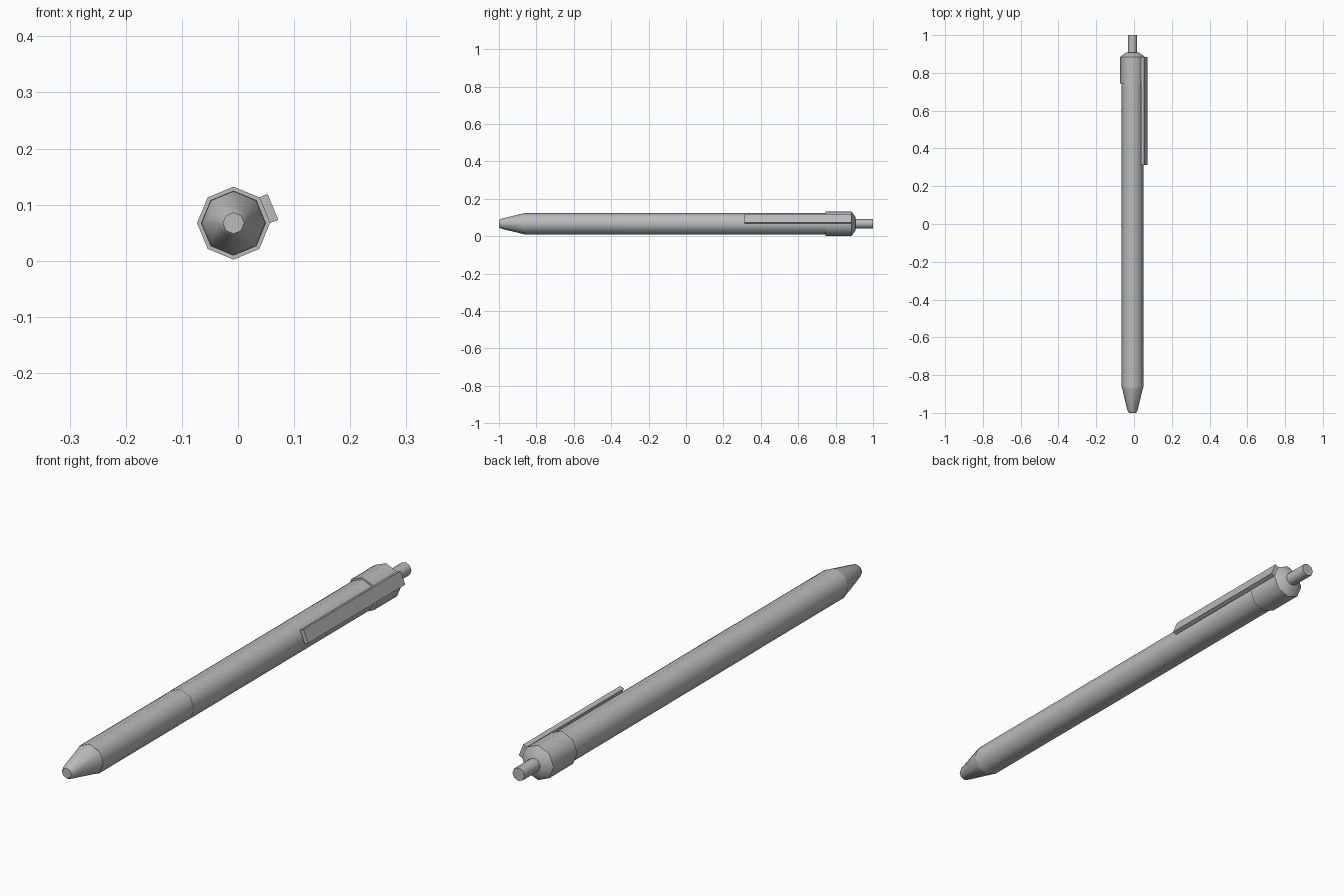
import bpy, bmesh, math
from mathutils import Matrix, Vector

cube = bpy.data.objects.get("Cube")
if cube:
    bpy.data.objects.remove(cube)

SIDES = 8
AXIS = Vector((-0.008, 0, 0.067))
COLLAR_R = 0.065

grey = bpy.data.materials.new("plain_grey")
grey.use_nodes = True
colour = (0.5, 0.5, 0.5, 1)
grey.diffuse_color = colour
grey.node_tree.nodes["Principled BSDF"].inputs["Base Color"].default_value = colour


def finish(name, bm):
    bmesh.ops.recalc_face_normals(bm, faces=bm.faces)
    mesh = bpy.data.meshes.new(name)
    bm.to_mesh(mesh)
    bm.free()
    mesh.materials.append(grey)
    obj = bpy.data.objects.new(name, mesh)
    obj.location = AXIS
    bpy.context.collection.objects.link(obj)
    bpy.ops.object.select_all(action='DESELECT')
    obj.select_set(True)
    bpy.context.view_layer.objects.active = obj
    bpy.ops.object.shade_smooth_by_angle(angle=math.radians(50))
    return obj


def lathe(name, profile):
    """Octagonal solid along y from (y, radius) pairs, capped at both ends."""
    bm = bmesh.new()
    rings = []
    for y, r in profile:
        angles = [math.tau * i / SIDES for i in range(SIDES)]
        rings.append([bm.verts.new((r * math.cos(a), y, r * math.sin(a))) for a in angles])
    for a, b in zip(rings, rings[1:]):
        for i in range(SIDES):
            j = (i + 1) % SIDES
            bm.faces.new((a[i], a[j], b[j], b[i]))
    bm.faces.new(rings[0])
    bm.faces.new(rings[-1])
    return finish(name, bm)


# Barrel halves meeting at a fine seam
lathe("tip", [(-1, 0.019), (-0.99, 0.026), (-0.865, 0.0565)])
lathe("front_barrel", [(-0.865, 0.0575), (-0.33, 0.0575)])
lathe("rear_barrel", [(-0.33, 0.058), (0.75, 0.058)])

# Collar with a chamfered rear end, and the push button
lathe("collar", [(0.745, COLLAR_R), (0.885, COLLAR_R), (0.907, 0.036)])
lathe("push_button", [(0.9, 0.025), (1, 0.025)])

# Clip standing on one flat of the collar and reaching forward over the barrel
half_turn = math.pi / SIDES
flat = COLLAR_R * math.cos(half_turn)
width = 2 * COLLAR_R * math.sin(half_turn)
thick, start, end = 0.016, 0.312, 0.885
bm = bmesh.new()
bmesh.ops.create_cube(bm, size=1)
bmesh.ops.scale(bm, vec=(thick, end - start, width), verts=bm.verts)
bmesh.ops.translate(bm, vec=(flat + thick / 2, (start + end) / 2, 0), verts=bm.verts)
bmesh.ops.rotate(bm, cent=(0, 0, 0), matrix=Matrix.Rotation(-half_turn, 3, 'Y'), verts=bm.verts)
finish("clip", bm)
